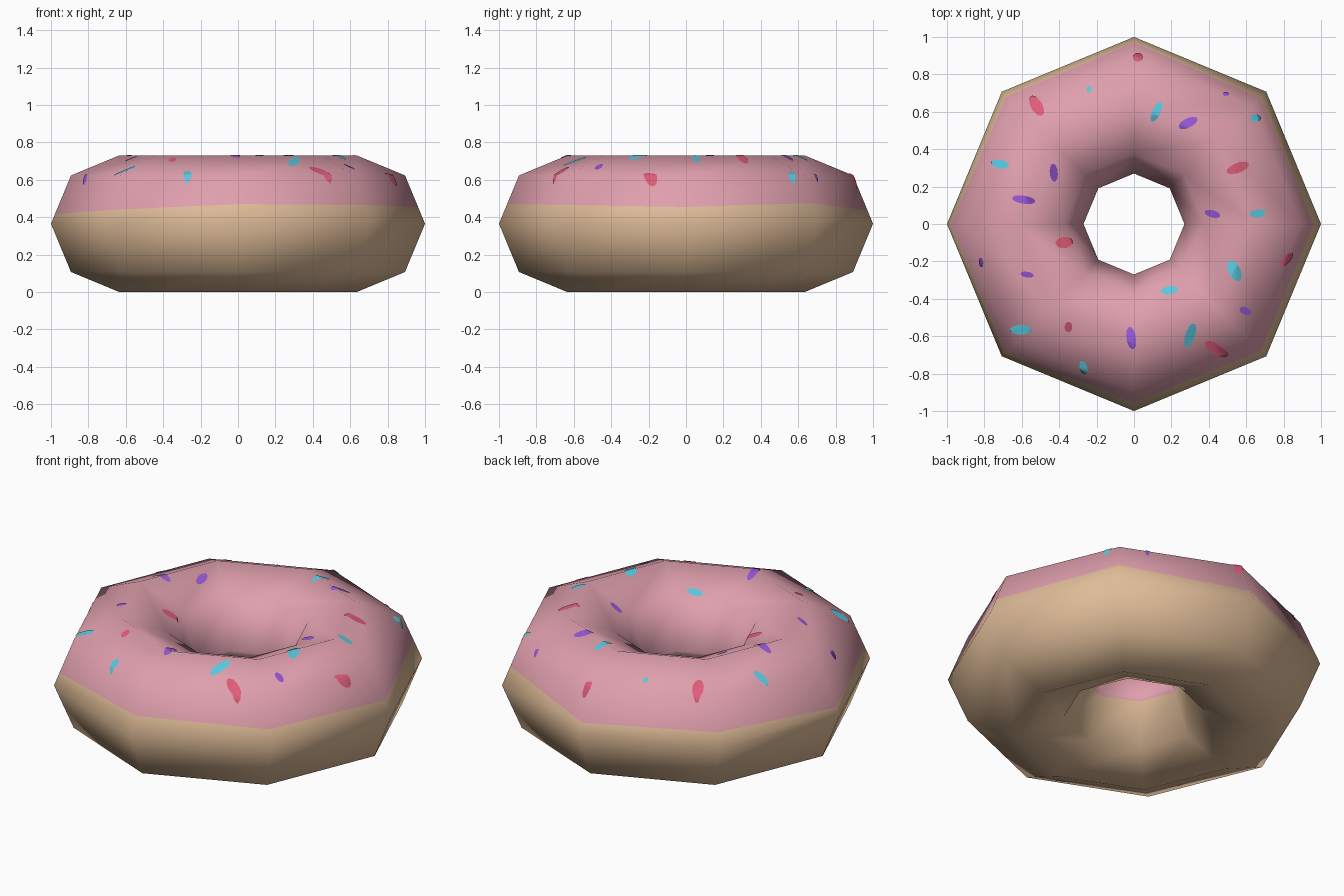
import bpy, bmesh, math
from mathutils import Vector

if "Cube" in bpy.data.objects:
    bpy.data.objects.remove(bpy.data.objects["Cube"])

R, T, N = 0.635, 0.365, 8      # ring radius, tube radius, sides


def srgb(r, g, b):
    return [((c / 255 + 0.055) / 1.055) ** 2.4 for c in (r, g, b)] + [1.0]


def material(name, rgb):
    m = bpy.data.materials.new(name)
    m.diffuse_color = srgb(*rgb)
    m.use_nodes = True
    m.node_tree.nodes["Principled BSDF"].inputs["Base Color"].default_value = m.diffuse_color
    return m


dough_mat = material("tan dough", (222, 187, 151))
icing_mat = material("pink icing", (223, 159, 173))
sprinkle_mats = {"c": material("cyan sprinkle", (88, 200, 222)),
                 "r": material("red sprinkle", (224, 92, 122)),
                 "p": material("purple sprinkle", (150, 88, 215))}


def make_object(name, bm, mats):
    me = bpy.data.meshes.new(name)
    bm.to_mesh(me)
    me.polygons.foreach_set("use_smooth", [True] * len(me.polygons))
    ob = bpy.data.objects.new(name, me)
    bpy.context.collection.objects.link(ob)
    for m in mats:
        me.materials.append(m)
    return ob


# Ring: octagonal tube swept round eight sides, with two seam loops for the icing edge
seam_heights = [0.455, 0.475, 0.435, 0.45, 0.415, 0.438, 0.47, 0.465]
tube = [(R + T * math.cos(k * math.pi / 4), T + T * math.sin(k * math.pi / 4)) for k in range(8)]


def on_segment(a, b, z):
    f = (z - a[1]) / (b[1] - a[1])
    return (a[0] + (b[0] - a[0]) * f, z)


bm = bmesh.new()
loops = []
for i in range(N):
    outer = on_segment(tube[0], tube[1], seam_heights[i])
    inner = on_segment(tube[4], tube[5], 0.342)
    profile = [tube[0], outer] + tube[1:5] + [inner] + tube[5:]
    a = i * math.tau / N
    loops.append([bm.verts.new((r * math.cos(a), r * math.sin(a), z)) for r, z in profile])
P = len(loops[0])
for i in range(N):
    p, q = loops[i], loops[(i + 1) % N]
    for k in range(P):
        f = bm.faces.new((p[k], q[k], q[(k + 1) % P], p[(k + 1) % P]))
        f.material_index = 1 if 1 <= k <= 5 else 0
bm.normal_update()
make_object("doughnut_ring", bm, [dough_mat, icing_mat])

# Upper icing surface, from which every sprinkle is cut
bmesh.ops.delete(bm, geom=[f for f in bm.faces if f.material_index == 0 or f.normal.z < 0.1],
                 context='FACES')

# Sprinkles: colour, x, y, length, width, angle
sprinkles = [
    ("r", .02, .89, .05, .045, 0), ("c", -.24, .72, .035, .025, 90),
    ("r", -.52, .63, .115, .06, -60), ("c", .12, .60, .11, .042, 65),
    ("p", .29, .54, .105, .048, 25), ("p", .49, .693, .028, .022, 0),
    ("c", .648, .565, .055, .04, 0), ("r", .555, .30, .12, .052, 20),
    ("c", .66, .055, .085, .042, 5), ("p", .42, .055, .085, .038, -15),
    ("r", .815, -.19, .09, .035, 50), ("c", .537, -.25, .115, .06, -65),
    ("p", .595, -.465, .065, .038, -25), ("r", .44, -.667, .135, .055, -30),
    ("c", .30, -.595, .13, .05, 72), ("p", -.015, -.61, .115, .05, -80),
    ("c", .19, -.355, .09, .042, 10), ("r", -.35, -.55, .055, .04, 90),
    ("c", -.27, -.765, .07, .04, -75), ("c", -.605, -.565, .11, .05, 0),
    ("p", -.57, -.27, .07, .03, -10), ("p", -.815, -.205, .05, .022, 95),
    ("r", -.375, -.1, .09, .058, 5), ("p", -.59, .13, .12, .042, -8),
    ("p", -.43, .275, .095, .042, 95), ("c", -.715, .32, .095, .045, -10),
]
LIFT = 0.003
for n, (col, x, y, length, width, deg) in enumerate(sprinkles):
    piece = bm.copy()
    u = Vector((math.cos(math.radians(deg)), math.sin(math.radians(deg)), 0))
    v = Vector((-u.y, u.x, 0))
    for k in range(12):        # trim to a rounded outline
        t = k * math.tau / 12
        h = Vector((length / 2 * math.cos(t), width / 2 * math.sin(t)))
        d = (Vector((math.cos(t) / length, math.sin(t) / width))).normalized()
        bmesh.ops.bisect_plane(piece, geom=piece.verts[:] + piece.edges[:] + piece.faces[:],
                               plane_co=Vector((x, y, 0)) + u * h.x + v * h.y,
                               plane_no=u * d.x + v * d.y, clear_outer=True)
    piece.normal_update()
    for vert in piece.verts:
        vert.co += vert.normal * LIFT
    make_object(f"sprinkle_{n + 1}", piece, [sprinkle_mats[col]])
    for f in bpy.data.objects[f"sprinkle_{n + 1}"].data.polygons:
        f.material_index = 0
    piece.free()
bm.free()
